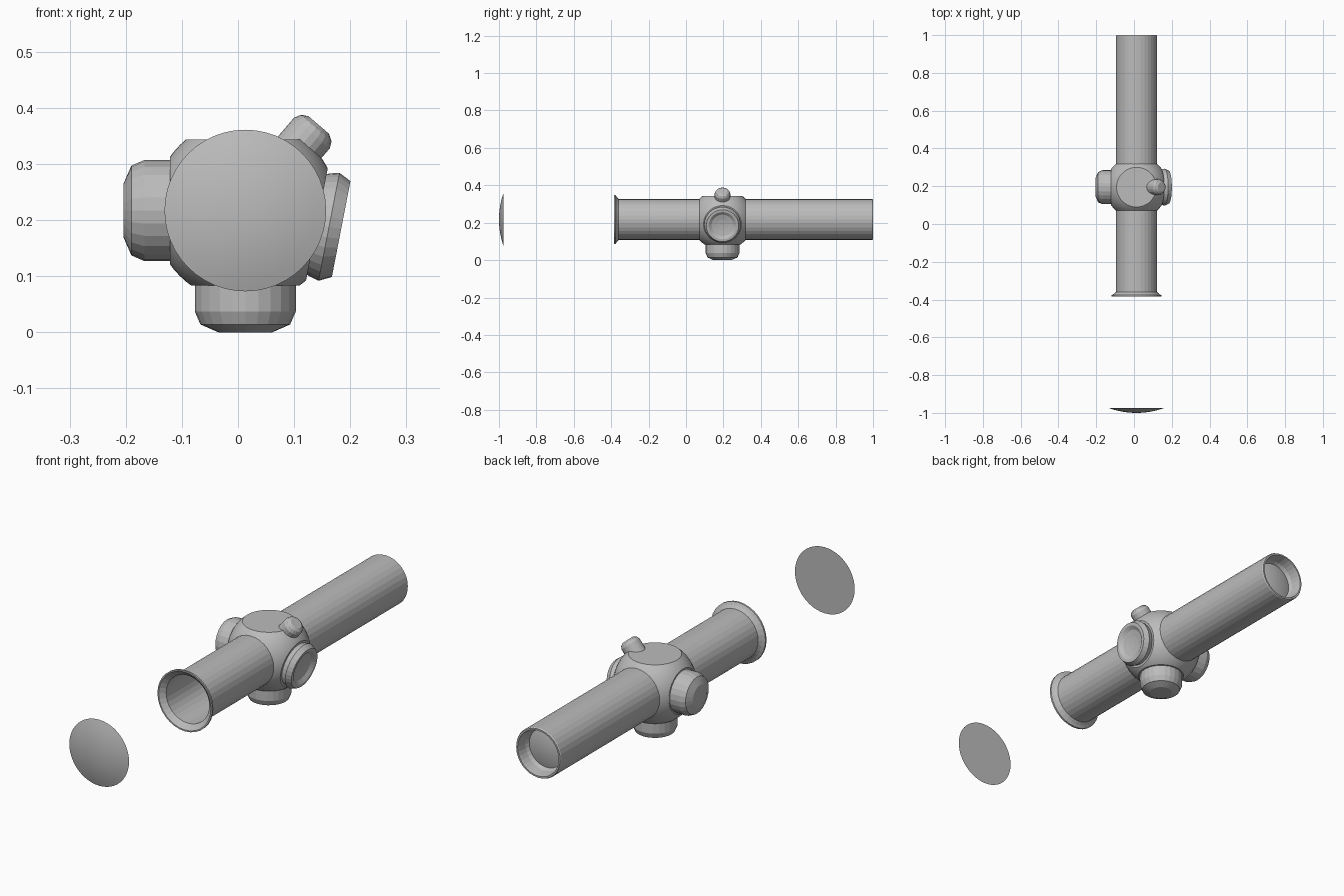
import bpy, bmesh, math
from mathutils import Vector

cube = bpy.data.objects.get("Cube")
if cube:
    bpy.data.objects.remove(cube)

grey = bpy.data.materials.new("plain_grey")
grey.use_nodes = True
grey.diffuse_color = (0.5, 0.5, 0.5, 1)
grey.node_tree.nodes["Principled BSDF"].inputs["Base Color"].default_value = (0.5, 0.5, 0.5, 1)

HUB = Vector((0.013, 0.195, 0.217))      # centre of the round housing
FRONT, BACK = Vector((0, -1, 0)), Vector((0, 1, 0))
LEFT, DOWN = Vector((-1, 0, 0)), Vector((0, 0, -1))
DISH = Vector((0.98, 0, -0.19)).normalized()
PIN = Vector((0.652, 0, 0.759)).normalized()


def finish(name, bm, angle):
    bmesh.ops.recalc_face_normals(bm, faces=bm.faces)
    mesh = bpy.data.meshes.new(name)
    bm.to_mesh(mesh)
    bm.free()
    mesh.materials.append(grey)
    obj = bpy.data.objects.new(name, mesh)
    bpy.context.collection.objects.link(obj)
    if angle:
        bpy.ops.object.select_all(action='DESELECT')
        obj.select_set(True)
        bpy.context.view_layer.objects.active = obj
        bpy.ops.object.shade_smooth_by_angle(angle=math.radians(angle))
    return obj


def lathe(name, axis, profile, sides=32, angle=0):
    """Turn (distance from hub, radius) points around an axis through the hub."""
    bm = bmesh.new()
    verts = [bm.verts.new((r, 0, d)) for d, r in profile]
    edges = [bm.edges.new(pair) for pair in zip(verts, verts[1:])]
    bmesh.ops.spin(bm, geom=verts + edges, cent=(0, 0, 0), axis=(0, 0, 1),
                   angle=math.tau, steps=sides)
    bmesh.ops.remove_doubles(bm, verts=bm.verts, dist=0.0002)
    turn = axis.to_track_quat('Z', 'Y')
    for v in bm.verts:
        v.co = turn @ v.co + HUB
    return finish(name, bm, angle)


def dome(base, radius, height, steps=7):
    """Profile of a shallow spherical cap, from rim to tip."""
    ball = (radius ** 2 + height ** 2) / (2 * height)
    sweep = math.asin(radius / ball)
    arcs = [sweep * (1 - i / steps) for i in range(steps + 1)]
    return [(base + height - ball * (1 - math.cos(a)), ball * math.sin(a)) for a in arcs]


# Round housing: a ball sliced flat wherever a part is mounted
bm = bmesh.new()
bmesh.ops.create_uvsphere(bm, u_segments=48, v_segments=32, radius=0.165)
for normal, reach in ((FRONT, 0.126), (BACK, 0.126), (LEFT, 0.134),
                      (DOWN, 0.134), (-DOWN, 0.127), (DISH, 0.13)):
    cut = bmesh.ops.bisect_plane(bm, geom=bm.verts[:] + bm.edges[:] + bm.faces[:],
                                 plane_co=normal * reach, plane_no=normal,
                                 clear_outer=True)
    rim = [e for e in cut["geom_cut"] if isinstance(e, bmesh.types.BMEdge)]
    bmesh.ops.edgeloop_fill(bm, edges=rim)
bmesh.ops.translate(bm, verts=bm.verts, vec=HUB)
finish("housing", bm, 20)

# Front tube with a flared mouth, hollow back to the housing
lathe("front_tube", FRONT, [
    (0.12, 0.109), (0.555, 0.109), (0.565, 0.12), (0.572, 0.132), (0.58, 0.132),
    (0.58, 0.126), (0.56, 0.104), (0.13, 0.104), (0.13, 0)])

# Rear tube with a recessed rim
lathe("rear_tube", BACK, [
    (0.12, 0.109), (0.8, 0.109), (0.805, 0.106), (0.805, 0.099),
    (0.795, 0.097), (0.76, 0.092), (0.745, 0.084), (0.745, 0)])
lathe("rear_lens", BACK, dome(0.746, 0.084, 0.012), angle=30)

# Detached front lens, flat at the back
lathe("front_lens", FRONT, [(1.17, 0)] + dome(1.17, 0.144, 0.025), sides=48, angle=15)

# Matching adjustment knobs
for name, axis in (("side_knob", LEFT), ("bottom_knob", DOWN)):
    lathe(name, axis, [(0.12, 0.09), (0.18, 0.09), (0.203, 0.08),
                       (0.217, 0.048), (0.217, 0)], sides=24)

# Tilted dished knob
lathe("dished_knob", DISH, [
    (0.12, 0.088), (0.137, 0.094), (0.152, 0.098), (0.174, 0.087),
    (0.174, 0.074), (0.163, 0.058), (0.158, 0.03), (0.156, 0)])

# Slanted pin
lathe("slanted_pin", PIN, [(0.12, 0.042), (0.182, 0.042), (0.194, 0.036),
                           (0.201, 0.024), (0.201, 0)], sides=20)
